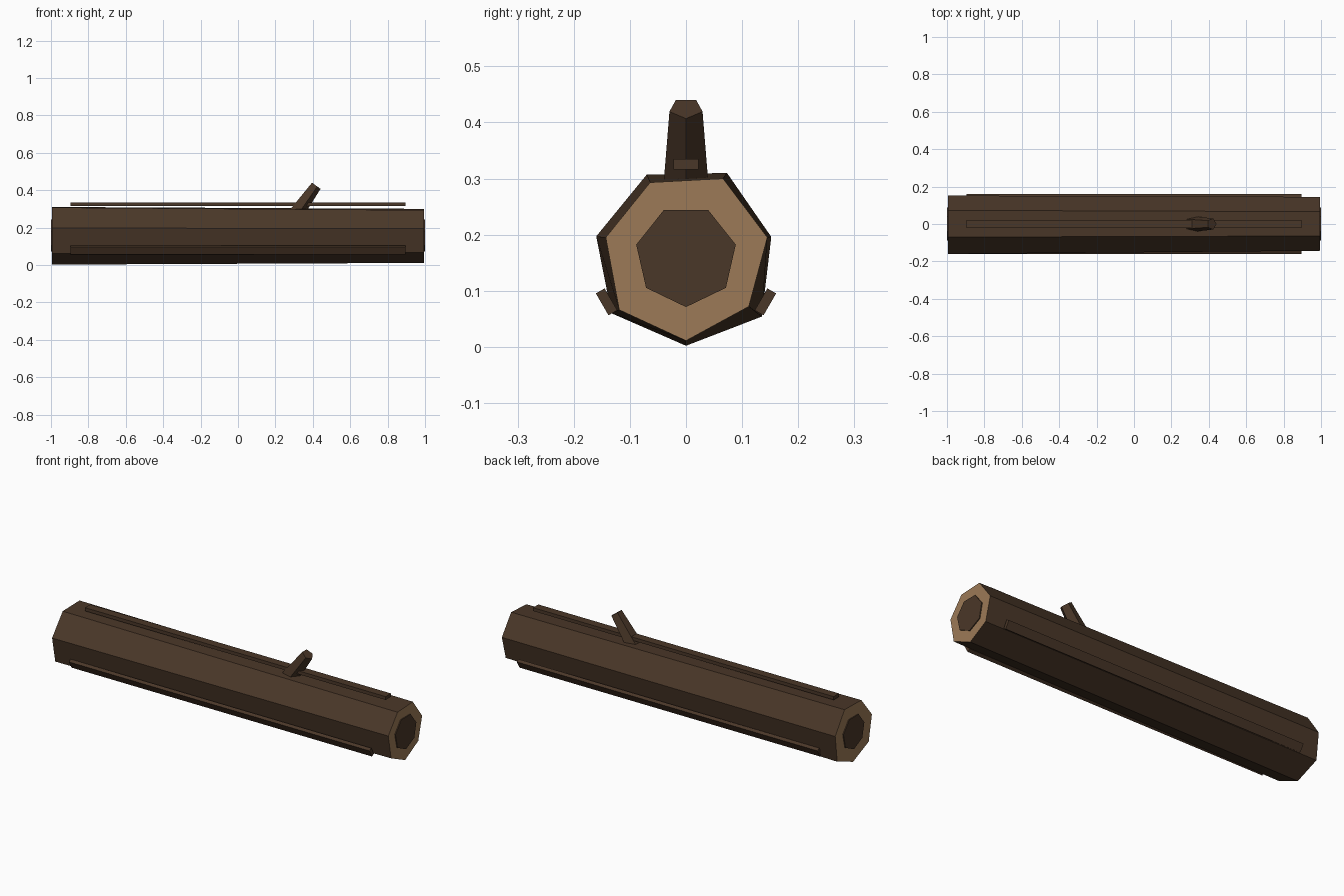
import bpy, bmesh, math
from mathutils import Vector, Matrix

if "Cube" in bpy.data.objects:
    bpy.data.objects.remove(bpy.data.objects["Cube"])


def material(name, rgb):
    m = bpy.data.materials.new(name)
    lin = [((c / 255 + 0.055) / 1.055) ** 2.4 for c in rgb]
    m.diffuse_color = (*lin, 1)
    m.use_nodes = True
    m.node_tree.nodes["Principled BSDF"].inputs["Base Color"].default_value = m.diffuse_color
    return m


bark = material("dark_bark", (74, 55, 40))
wood = material("cut_wood", (156, 122, 87))
CZ = 0.162  # height of the log axis


def make(name, bm, mats):
    bmesh.ops.recalc_face_normals(bm, faces=bm.faces)
    me = bpy.data.meshes.new(name)
    bm.to_mesh(me)
    bm.free()
    for m in mats:
        me.materials.append(m)
    ob = bpy.data.objects.new(name, me)
    bpy.context.collection.objects.link(ob)
    return ob


def loft(bm, a, b):
    """Closed prism between two matching rings of points."""
    va = [bm.verts.new(p) for p in a]
    vb = [bm.verts.new(p) for p in b]
    n = len(va)
    for i in range(n):
        j = (i + 1) % n
        bm.faces.new((va[i], va[j], vb[j], vb[i]))
    bm.faces.new(va[::-1])
    bm.faces.new(vb)


def ring(x, pts):
    return [(x, y, z) for y, z in pts]


# Slightly irregular seven-sided trunk, narrower at the right end
wide = [(0, .002), (.135, .054), (.152, .196), (.073, .310),
        (-.070, .307), (-.160, .197), (-.133, .060)]
narrow = [(0, .011), (.112, .072), (.145, .195), (.066, .300),
          (-.064, .293), (-.143, .195), (-.119, .066)]
bm = bmesh.new()
loft(bm, ring(-.995, wide), ring(.995, narrow))
for f in bm.faces:
    f.material_index = 1 if len(f.verts) == 7 else 0
make("trunk", bm, [bark, wood])

# Dark heartwood discs on both cut ends
for side, name in ((-1, "left_heartwood"), (1, "right_heartwood")):
    pts = []
    for i in range(7):
        a = -math.pi / 2 + i * math.tau / 7
        pts.append((.091 * math.cos(a), CZ + .091 * math.sin(a)))
    bm = bmesh.new()
    loft(bm, ring(side * .99, pts), ring(side * 1.0, pts))
    make(name, bm, [bark])

# Three raised bark strips spaced around the trunk
for i in range(3):
    a = i * math.tau / 3
    bm = bmesh.new()
    bmesh.ops.create_cube(bm, size=1)
    bm.transform(Matrix.Translation((0, 0, CZ)) @ Matrix.Rotation(a, 4, 'X')
                 @ Matrix.Translation((0, 0, .1635))
                 @ Matrix.Diagonal((1.79, .045, .018, 1)))
    make(f"bark_strip_{i + 1}", bm, [bark])

# Tapered five-sided branch stub leaning right
tilt = math.radians(36)
axis = Vector((math.sin(tilt), 0, math.cos(tilt)))
u = Vector((math.cos(tilt), 0, -math.sin(tilt)))
v = Vector((0, 1, 0))
tip = Vector((.416, 0, .425))


def pentagon(c, r):
    return [c + r * (math.cos(k * math.tau / 5) * u + math.sin(k * math.tau / 5) * v)
            for k in range(5)]


bm = bmesh.new()
loft(bm, pentagon(tip - axis * .2, .045), pentagon(tip, .031))
make("branch_stub", bm, [bark])
